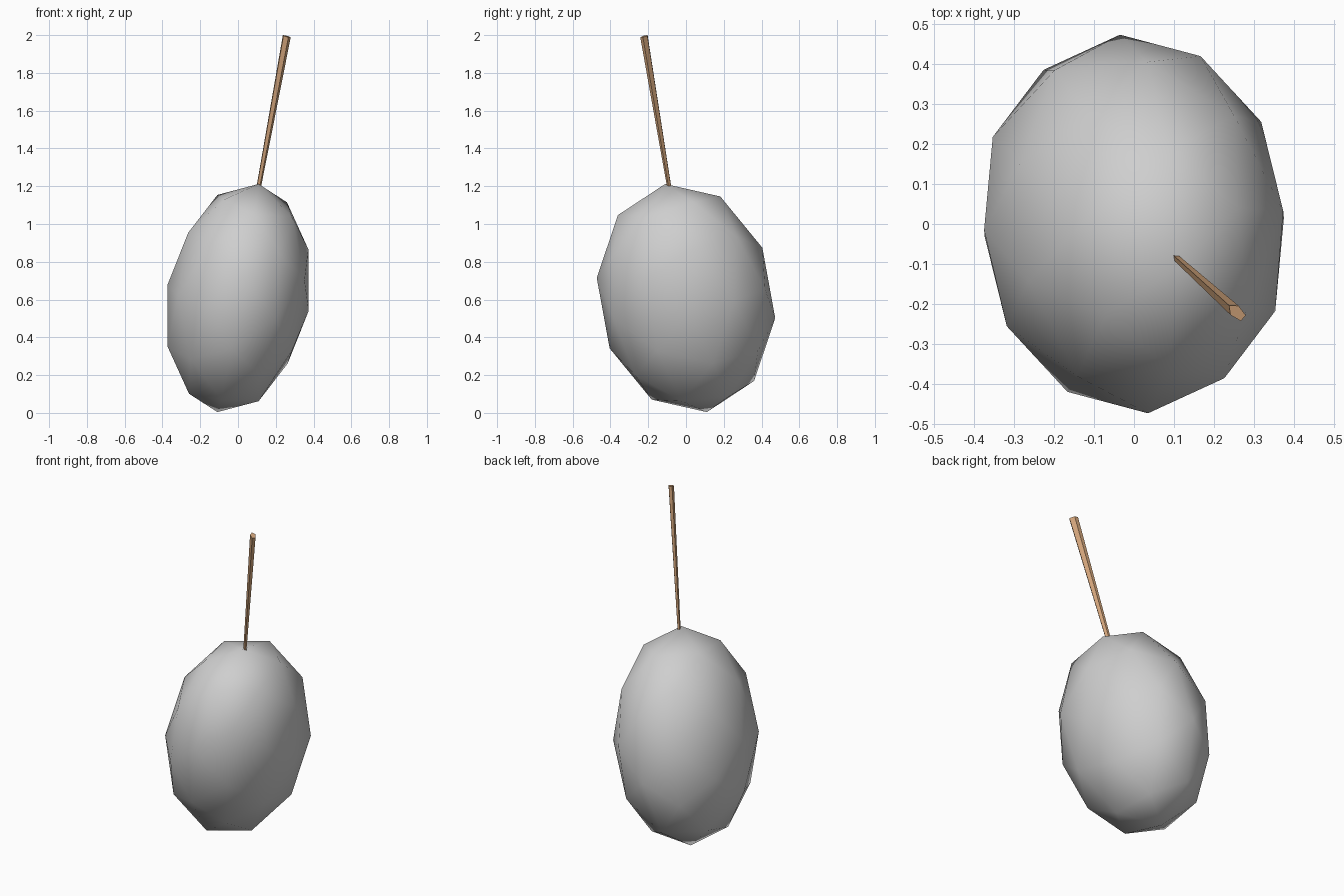
import bpy, bmesh, math
from mathutils import Matrix, Vector

if "Cube" in bpy.data.objects:
    bpy.data.objects.remove(bpy.data.objects["Cube"])


def material(name, rgb):
    m = bpy.data.materials.new(name)
    m.diffuse_color = (*rgb, 1)
    m.use_nodes = True
    m.node_tree.nodes["Principled BSDF"].inputs["Base Color"].default_value = m.diffuse_color
    return m


def add_object(name, bm, mat, smooth):
    bmesh.ops.recalc_face_normals(bm, faces=bm.faces)
    for f in bm.faces:
        f.smooth = smooth
    me = bpy.data.meshes.new(name)
    bm.to_mesh(me)
    bm.free()
    me.materials.append(mat)
    ob = bpy.data.objects.new(name, me)
    bpy.context.collection.objects.link(ob)
    return ob


grey = material("light grey", (0.62, 0.62, 0.62))
wood = material("tan wood", (0.62, 0.36, 0.19))

# Body: low icosphere, turned so its two-fold axes are x, y, z, then stretched and leaned
bm = bmesh.new()
bmesh.ops.create_icosphere(bm, subdivisions=2, radius=1)
turn = Matrix.Rotation(math.radians(58.2825), 4, 'Y')
stretch = Matrix(((0.3725, -0.035, -0.109, 0),
                  (0.0325, 0.4725, 0.024, 0),
                  (0.258, -0.107, 0.546, 0.608),
                  (0, 0, 0, 1)))
bm.transform(stretch @ turn)
add_object("body", bm, grey, True)

# Stick: slim tapered prism leaning with the body, wider at its free end
low, high = Vector((0.108, -0.087, 1.19)), Vector((0.257, -0.221, 1.994))
axis = high - low
bm = bmesh.new()
bmesh.ops.create_cone(bm, cap_ends=True, segments=5, radius1=0.55, radius2=1,
                      depth=axis.length)
bm.transform(Matrix.Translation((low + high) / 2)
             @ axis.to_track_quat('Z', 'Y').to_matrix().to_4x4()
             @ Matrix.Diagonal((0.016, 0.027, 1, 1)))
add_object("stick", bm, wood, False)
